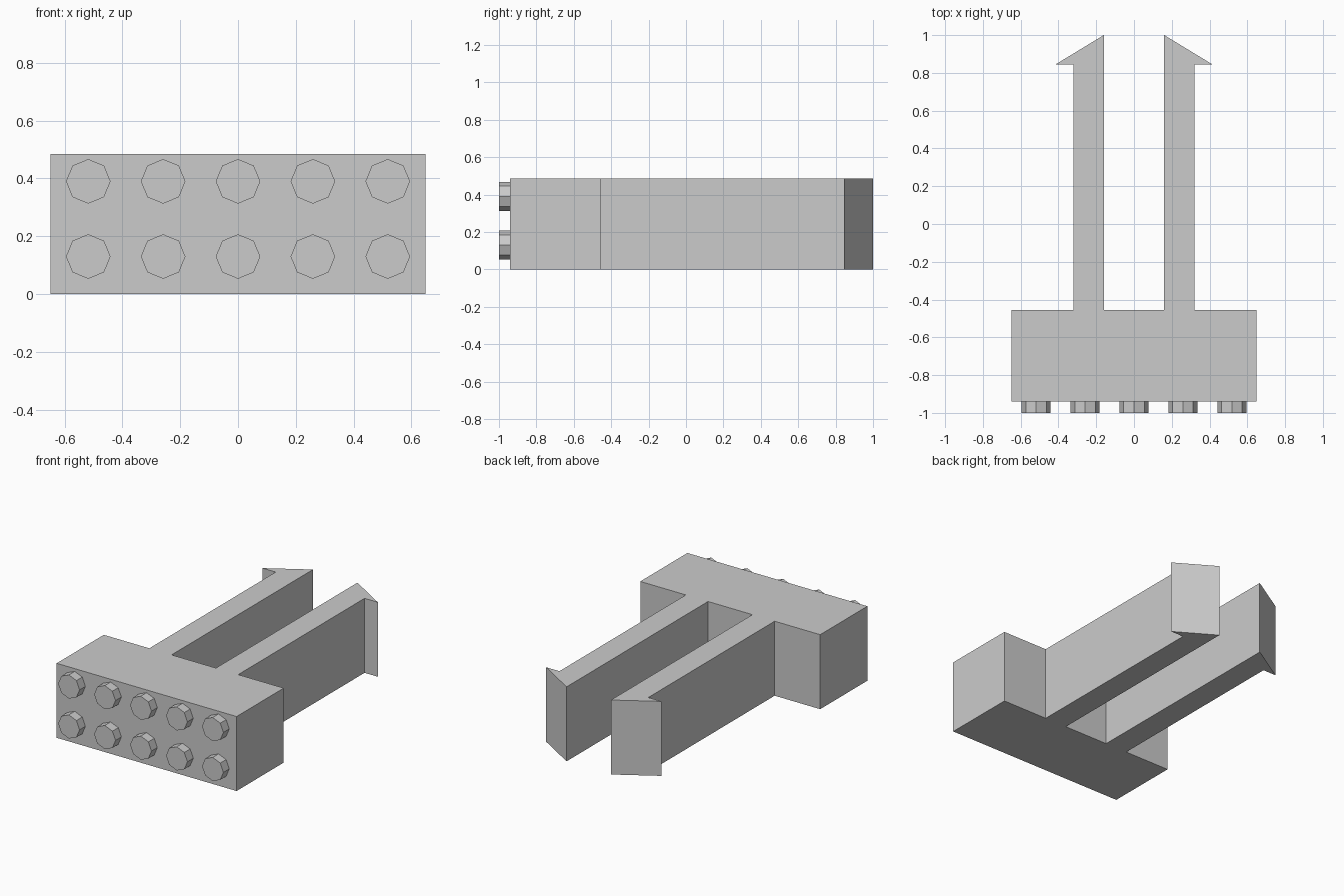
import bpy
import bmesh
import math
from mathutils import Matrix

cube = bpy.data.objects.get("Cube")
if cube:
    bpy.data.objects.remove(cube, do_unlink=True)

HEIGHT = 0.485
FRONT, BACK = -0.94, -0.455
HALF_WIDTH = 0.648

grey = bpy.data.materials.new("light grey")
grey.use_nodes = True
COLOUR = (0.6, 0.6, 0.6, 1)
grey.diffuse_color = COLOUR
grey.node_tree.nodes["Principled BSDF"].inputs["Base Color"].default_value = COLOUR


def finish(name, bm):
    bmesh.ops.recalc_face_normals(bm, faces=bm.faces)
    mesh = bpy.data.meshes.new(name)
    bm.to_mesh(mesh)
    bm.free()
    mesh.materials.append(grey)
    obj = bpy.data.objects.new(name, mesh)
    bpy.context.collection.objects.link(obj)
    return obj


def extrude_outline(name, outline):
    """Raise a flat plan outline to the full height."""
    bm = bmesh.new()
    face = bm.faces.new([bm.verts.new((x, y, 0)) for x, y in outline])
    raised = bmesh.ops.extrude_face_region(bm, geom=[face])["geom"]
    verts = [v for v in raised if isinstance(v, bmesh.types.BMVert)]
    bmesh.ops.translate(bm, verts=verts, vec=(0, 0, HEIGHT))
    return finish(name, bm)


# Block body
extrude_outline("block", [(-HALF_WIDTH, FRONT), (HALF_WIDTH, FRONT),
                          (HALF_WIDTH, BACK), (-HALF_WIDTH, BACK)])

# Two prongs with outward barbs
prong = [(0.16, BACK), (0.32, BACK), (0.32, 0.845), (0.415, 0.845), (0.16, 1)]
for side, name in ((1, "left_prong"), (-1, "right_prong")):
    extrude_outline(name, [(side * x, y) for x, y in prong])

# Octagonal studs on the front face
DEPTH = 0.06
for row, z in enumerate((0.13, 0.39)):
    for col in range(5):
        bm = bmesh.new()
        place = (Matrix.Translation(((col - 2) * 0.259, FRONT - DEPTH / 2, z))
                 @ Matrix.Rotation(math.pi / 2, 4, "X"))
        bmesh.ops.create_cone(bm, cap_ends=True, segments=8, radius1=0.077,
                              radius2=0.077, depth=DEPTH, matrix=place)
        finish(f"stud_{row + 1}_{col + 1}", bm)
